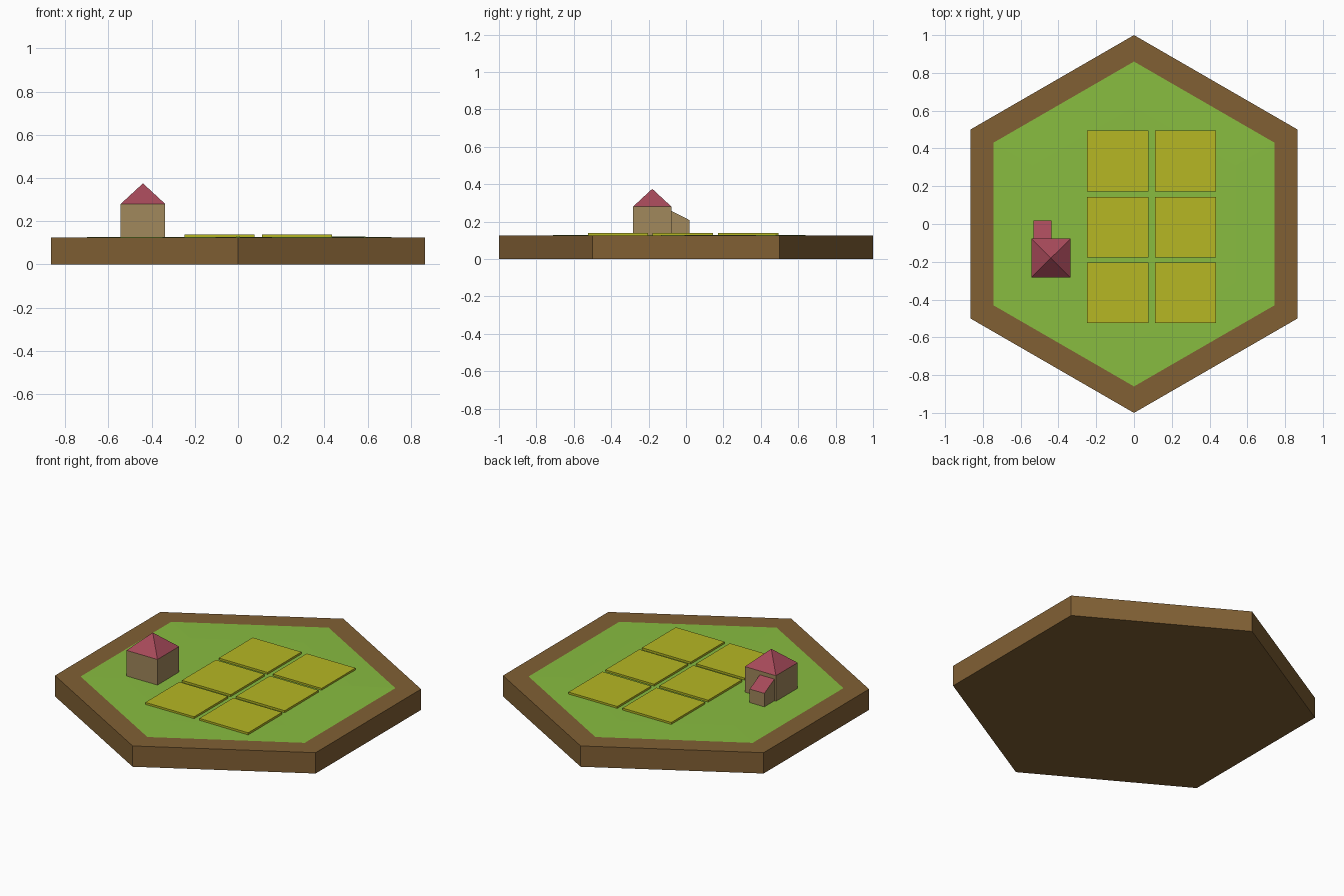
import bpy, bmesh
from math import sin, cos, pi

if "Cube" in bpy.data.objects:
    bpy.data.objects.remove(bpy.data.objects["Cube"])

TOP = 0.125  # height of the ground


def material(name, rgb):
    m = bpy.data.materials.new(name)
    m.diffuse_color = [(c / 255) ** 2.2 for c in rgb] + [1]
    m.use_nodes = True
    m.node_tree.nodes["Principled BSDF"].inputs["Base Color"].default_value = m.diffuse_color
    return m


soil = material("soil", (128, 96, 55))
green = material("green", (135, 187, 66))
crop = material("crop", (180, 182, 40))
stone = material("wall", (160, 135, 92))
tile = material("roof", (165, 75, 90))


def make(name, verts, faces, mats, roof_faces=()):
    me = bpy.data.meshes.new(name)
    me.from_pydata(verts, [], faces)
    for m in mats:
        me.materials.append(m)
    for i in roof_faces:
        me.polygons[i].material_index = 1
    bm = bmesh.new()
    bm.from_mesh(me)
    bmesh.ops.recalc_face_normals(bm, faces=bm.faces)
    bm.to_mesh(me)
    bm.free()
    ob = bpy.data.objects.new(name, me)
    bpy.context.collection.objects.link(ob)
    return ob


def hexagon(r, z):
    return [(r * sin(i * pi / 3), r * cos(i * pi / 3), z) for i in range(6)]


def rect(x0, x1, y0, y1, z):
    return [(x0, y0, z), (x1, y0, z), (x1, y1, z), (x0, y1, z)]


def band(a, b, n):
    return [(a + i, a + (i + 1) % n, b + (i + 1) % n, b + i) for i in range(n)]


# Hexagonal soil slab with an open rim on top
make("base", hexagon(1, 0) + hexagon(1, TOP) + hexagon(0.86, TOP),
     [tuple(range(6))] + band(0, 6, 6) + band(6, 12, 6), [soil])

# Very slightly uneven grass filling the rim
bumps = [0.002, 0.004, 0.001, 0.003, 0.001, 0.003]
inner = [(x, y, TOP + b) for (x, y, _), b in zip(hexagon(0.62, 0), bumps)]
grass = make("grass", hexagon(0.86, TOP) + inner + [(0, 0, TOP + 0.002)],
             band(0, 6, 6) + [(6 + i, 6 + (i + 1) % 6, 12) for i in range(6)], [green])
if grass.data.polygons[0].normal.z < 0:
    grass.data.flip_normals()

# Two columns of three crop fields
for i, x in enumerate((-0.248, 0.111)):
    for j, y in enumerate((-0.525, -0.178, 0.172)):
        make(f"field_{i}_{j}",
             rect(x, x + 0.324, y, y + 0.322, TOP - 0.003) + rect(x, x + 0.324, y, y + 0.322, 0.139),
             [(0, 1, 2, 3), (4, 5, 6, 7)] + band(0, 4, 4), [crop])

# House: square walls with a pyramid roof
x0, x1, y0, y1 = -0.543, -0.337, -0.283, -0.078
make("house", rect(x0, x1, y0, y1, TOP - 0.003) + rect(x0, x1, y0, y1, 0.28)
     + [((x0 + x1) / 2, (y0 + y1) / 2, 0.375)],
     [(0, 1, 2, 3)] + band(0, 4, 4) + [(4 + i, 4 + (i + 1) % 4, 8) for i in range(4)],
     [stone, tile], range(5, 9))

# Lean-to behind the house, its roof sloping down to the back
ax0, ax1, ay1 = -0.533, -0.436, 0.018
top = [(ax0, y1, 0.257), (ax1, y1, 0.257), (ax1, ay1, 0.208), (ax0, ay1, 0.208)]
make("lean_to", rect(ax0, ax1, y1, ay1, TOP - 0.003) + top,
     [(0, 1, 2, 3)] + band(0, 4, 4) + [(4, 5, 6, 7)], [stone, tile], [5])
